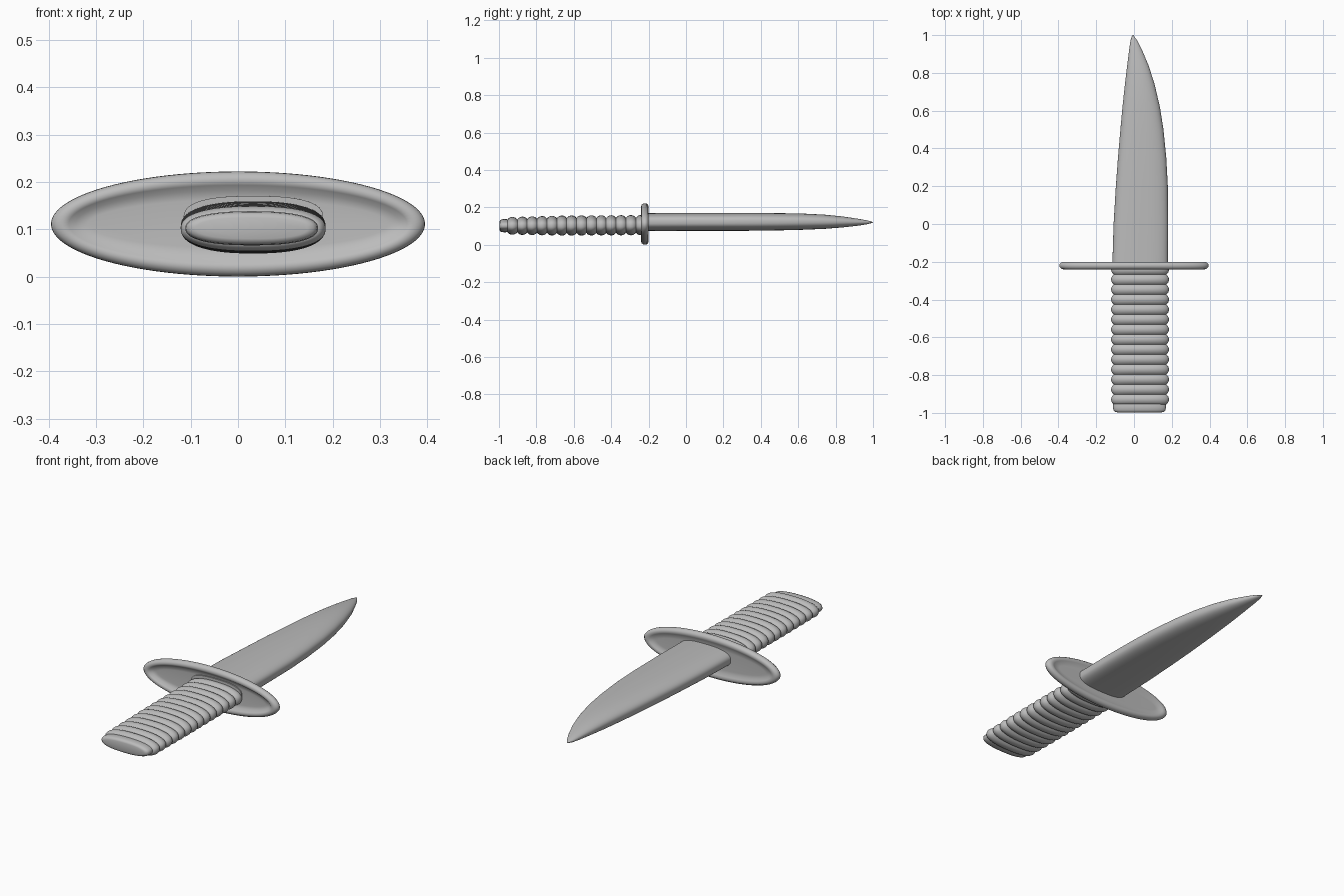
import bpy, math

cube = bpy.data.objects.get("Cube")
if cube:
    bpy.data.objects.remove(cube, do_unlink=True)

grey = bpy.data.materials.new("plain grey")
grey.use_nodes = True
COLOUR = (0.5, 0.5, 0.5, 1)
grey.diffuse_color = COLOUR
grey.node_tree.nodes["Principled BSDF"].inputs["Base Color"].default_value = COLOUR


def loft(name, sections, segments=64, angle=50):
    """Skin rounded cross-sections (y, centre x, centre z, half width, half height, squareness)."""
    verts, faces = [], []
    for y, cx, cz, hx, hz, n in sections:
        for i in range(segments):
            a = 2 * math.pi * i / segments
            c, s = math.cos(a), math.sin(a)
            verts.append((cx + hx * math.copysign(abs(c) ** (2 / n), c), y,
                          cz + hz * math.copysign(abs(s) ** (2 / n), s)))
    for r in range(len(sections) - 1):
        for i in range(segments):
            j = (i + 1) % segments
            a, b = r * segments, (r + 1) * segments
            faces.append((a + i, b + i, b + j, a + j))
    faces.append(tuple(range(segments)))
    last = (len(sections) - 1) * segments
    faces.append(tuple(reversed(range(last, last + segments))))
    mesh = bpy.data.meshes.new(name)
    mesh.from_pydata(verts, [], faces)
    mesh.materials.append(grey)
    obj = bpy.data.objects.new(name, mesh)
    bpy.context.collection.objects.link(obj)
    bpy.ops.object.select_all(action="DESELECT")
    obj.select_set(True)
    bpy.context.view_layer.objects.active = obj
    bpy.ops.object.shade_smooth_by_angle(angle=math.radians(angle))
    return obj


# Blade: y, left edge, right edge, bottom, top, squareness
outline = [
    (-0.23, -0.115, 0.180, 0.073, 0.170, 2.7),
    (0.00, -0.108, 0.181, 0.074, 0.171, 2.7),
    (0.20, -0.096, 0.179, 0.074, 0.171, 2.6),
    (0.35, -0.085, 0.171, 0.075, 0.171, 2.6),
    (0.50, -0.072, 0.156, 0.077, 0.169, 2.5),
    (0.62, -0.061, 0.137, 0.080, 0.167, 2.4),
    (0.74, -0.048, 0.109, 0.085, 0.161, 2.3),
    (0.84, -0.036, 0.077, 0.093, 0.151, 2.2),
    (0.92, -0.026, 0.043, 0.102, 0.139, 2.1),
    (0.97, -0.019, 0.018, 0.110, 0.130, 2.0),
    (0.995, -0.011, 0.000, 0.117, 0.123, 2.0),
    (1.00, -0.008, -0.004, 0.119, 0.121, 2.0),
]
loft("blade", [(y, (l + r) / 2, (b + t) / 2, (r - l) / 2, (t - b) / 2, n)
               for y, l, r, b, t, n in outline])

# Guard: oval plate with a rounded raised rim on both faces; y and inset from the edge
rim = [(-0.224, 0.060), (-0.226, 0.040), (-0.237, 0.029), (-0.241, 0.019),
       (-0.237, 0.008), (-0.228, 0.001), (-0.220, 0.000), (-0.212, 0.001),
       (-0.203, 0.008), (-0.200, 0.019), (-0.203, 0.029), (-0.209, 0.040), (-0.210, 0.060)]
loft("guard", [(y, 0, 0.111, 0.395 - 1.3 * d, 0.111 - d, 2.0) for y, d in rim], 96)

# Grip: stacked rounded cord wraps, slimmer towards the butt
WRAPS, STEPS, START, END = 14, 8, -0.955, -0.215
wraps = []
for k in range(WRAPS * STEPS + 1):
    t = k / (WRAPS * STEPS)
    bulge = 0.014 * abs(math.sin(math.pi * k / STEPS)) ** 0.7
    wraps.append((START + (END - START) * t, 0.032, 0.101 + 0.004 * t,
                  0.139 + bulge, 0.033 + 0.007 * min(1, 2.5 * t) + bulge, 2.4))
loft("grip_wraps", wraps, angle=80)

# Butt: smooth rounded end of the handle
butt = [(-0.997, 0.118, 0.022), (-0.994, 0.130, 0.030), (-0.985, 0.138, 0.034),
        (-0.970, 0.140, 0.036), (-0.955, 0.139, 0.034), (-0.940, 0.137, 0.031)]
loft("butt", [(y, 0.029, 0.102, hx, hz, 2.4) for y, hx, hz in butt])
